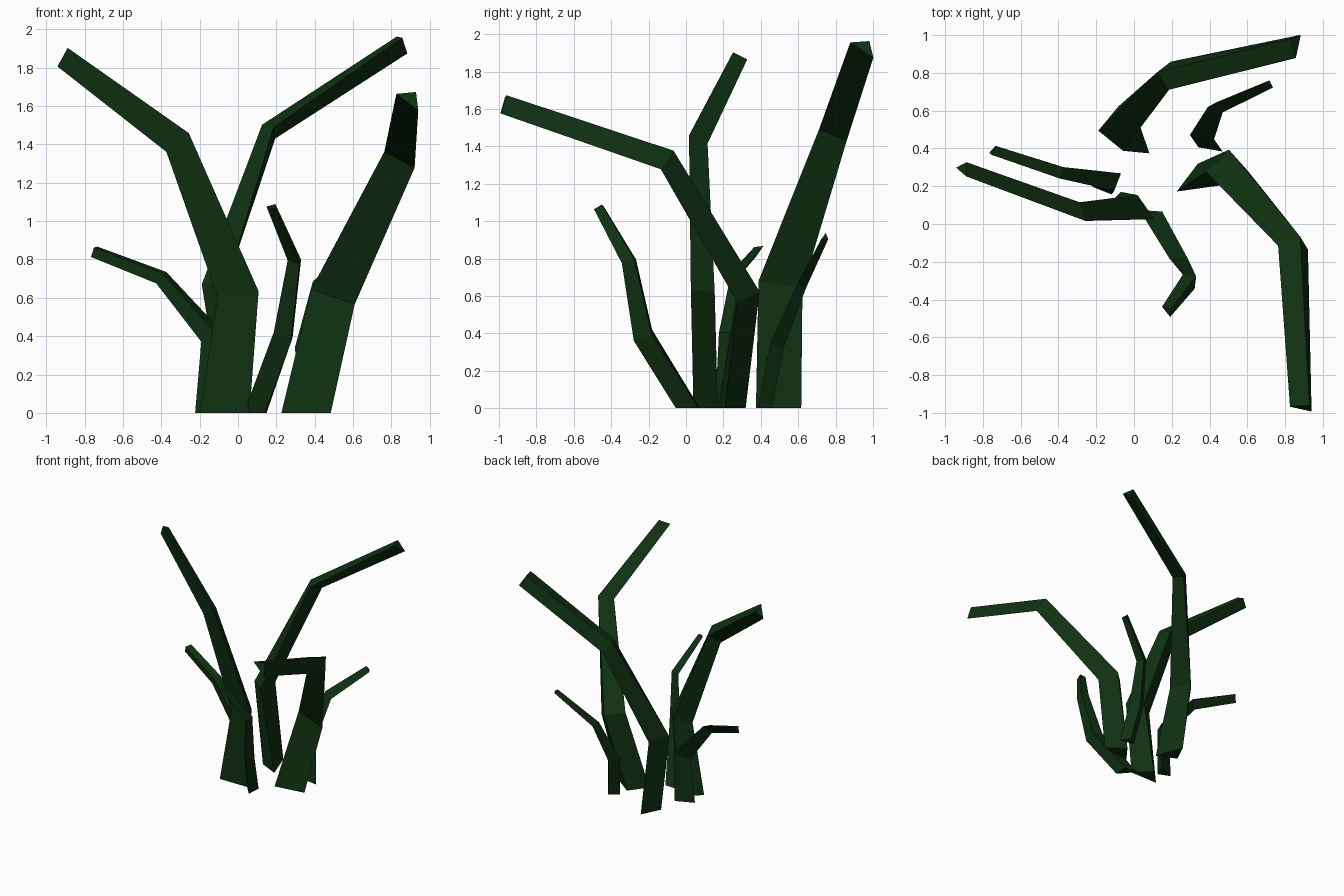
import bpy
import bmesh
from math import cos, sin, radians
from mathutils import Vector, Quaternion

cube = bpy.data.objects.get("Cube")
if cube:
    bpy.data.objects.remove(cube, do_unlink=True)

# Single dark leaf colour
LEAF = (0.005, 0.03, 0.006, 1)
material = bpy.data.materials.new("dark_leaf_green")
material.use_nodes = True
material.diffuse_color = LEAF
shader = next(n for n in material.node_tree.nodes if n.type == "BSDF_PRINCIPLED")
shader.inputs["Base Color"].default_value = LEAF


def build_stalk(name, ridge_angle, twist, path):
    """Sweep a tapering right-angled triangle along a bent path of (x, y, z, radius).

    The path follows the middle of the long side; the ridge stands opposite it.
    """
    points = [Vector(p[:3]) for p in path]
    steps = [(b - a).normalized() for a, b in zip(points, points[1:])]

    # Ring normals: level at the ground, mitred at bends, square at the tip
    normals = [Vector((0, 0, 1))]
    normals += [(a + b).normalized() for a, b in zip(steps, steps[1:])]
    normals.append(steps[-1])

    # Carry the corner directions from ring to ring, turning by an even twist
    angles = [radians(ridge_angle + offset) for offset in (-90, 0, 90)]
    spokes = [Vector((cos(a), sin(a), 0)) for a in angles]
    bm = bmesh.new()
    rings = []
    previous = normals[0]
    for point, normal, row in zip(points, normals, path):
        turn = previous.rotation_difference(normal)
        if rings:
            turn = Quaternion(normal, radians(twist) / len(steps)) @ turn
        spokes = [turn @ spoke for spoke in spokes]
        rings.append([bm.verts.new(point + spoke * row[3]) for spoke in spokes])
        previous = normal

    for low, high in zip(rings, rings[1:]):
        for i in range(len(spokes)):
            j = (i + 1) % len(spokes)
            bm.faces.new((low[i], low[j], high[j], high[i]))
    bm.faces.new(rings[0][::-1])
    bm.faces.new(rings[-1])
    bmesh.ops.recalc_face_normals(bm, faces=bm.faces)

    mesh = bpy.data.meshes.new(name)
    bm.to_mesh(mesh)
    bm.free()
    mesh.materials.append(material)
    stalk = bpy.data.objects.new(name, mesh)
    bpy.context.collection.objects.link(stalk)


# Three tall stalks
build_stalk("tall_right_stalk", 90, -30, [
    (-.07, .04, 0, .13), (0, .045, .62, .11), (-.315, .04, 1.41, .08), (-.915, .275, 1.855, .06)])
build_stalk("tall_front_stalk", 98, -30, [
    (.355, .19, 0, .13), (.495, .275, .605, .12), (.842, -.125, 1.32, .09), (.883, -.98, 1.62, .073)])
build_stalk("tall_back_stalk", 199, -40, [
    (.04, .495, 0, .128), (-.07, .505, .66, .12), (.19, .785, 1.46, .08), (.87, .94, 1.915, .075)])

# Three short stalks
build_stalk("short_right_stalk", 293, 0, [
    (-.15, .23, 0, .08), (-.13, .24, .39, .07), (-.4, .28, .705, .045), (-.75, .395, .84, .037)])
build_stalk("short_front_stalk", 41, 0, [
    (.085, .01, 0, .085), (.23, -.23, .39, .072), (.29, -.305, .785, .05), (.17, -.465, 1.07, .035)])
build_stalk("short_back_stalk", 80, 0, [
    (.405, .395, 0, .065), (.36, .46, .34, .065), (.43, .605, .67, .045), (.715, .735, .92, .03)])
